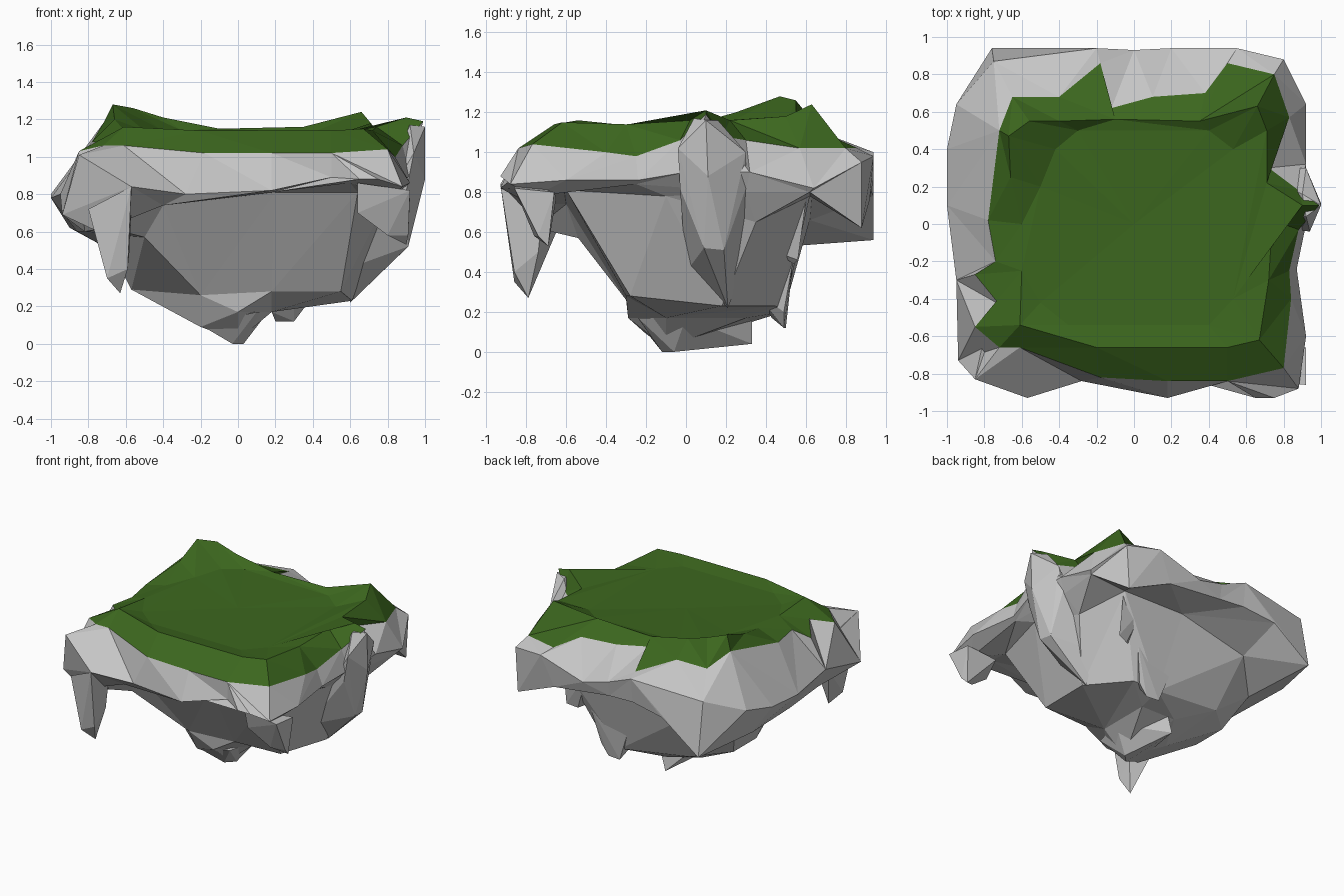
import bpy, bmesh, math


def material(name, rgb):
    m = bpy.data.materials.new(name)
    m.diffuse_color = (*rgb, 1)
    return m


GRASS = material("grass green", (0.045, 0.135, 0.013))
ROCK = material("rock grey", (0.56, 0.56, 0.56))


def by_angle(pts):
    return sorted(pts, key=lambda p: math.atan2(p[1], p[0]))


def finish(name, bm, mat):
    me = bpy.data.meshes.new(name)
    bm.to_mesh(me)
    bm.free()
    me.materials.append(mat)
    ob = bpy.data.objects.new(name, me)
    bpy.context.collection.objects.link(ob)


def stitch(bm, lo, hi):
    """Triangulate between two rings of any point count, walking by angle."""
    def ang(r, k):
        v = r[k % len(r)].co
        return math.atan2(v.y, v.x) + 2 * math.pi * (k // len(r))
    i = j = 0
    while i < len(lo) or j < len(hi):
        a, b = lo[i % len(lo)], hi[j % len(hi)]
        if j >= len(hi) or (i < len(lo) and ang(lo, i + 1) <= ang(hi, j + 1)):
            i += 1
            bm.faces.new((a, lo[i % len(lo)], b))
        else:
            j += 1
            bm.faces.new((a, hi[j % len(hi)], b))


def loft(name, rings, mat, top=None, bottom=None):
    """Rings listed from bottom to top, optional closing points."""
    bm = bmesh.new()
    vs = [[bm.verts.new(p) for p in by_angle(r)] for r in rings]
    for lo, hi in zip(vs, vs[1:]):
        stitch(bm, lo, hi)
    for tip, ring, up in ((top, vs[-1], 1), (bottom, vs[0], 0)):
        if tip:
            t = bm.verts.new(tip)
            for a, b in zip(ring, ring[1:] + ring[:1]):
                bm.faces.new((a, b, t) if up else (b, a, t))
    finish(name, bm, mat)


def chunk(name, pts):
    """Faceted rock piece from the hull of a few points."""
    bm = bmesh.new()
    for p in pts:
        bm.verts.new(p)
    r = bmesh.ops.convex_hull(bm, input=bm.verts)
    bmesh.ops.delete(bm, geom=list({g for g in r["geom_interior"] + r["geom_unused"]
                                    if isinstance(g, bmesh.types.BMVert)}), context='VERTS')
    bmesh.ops.recalc_face_normals(bm, faces=bm.faces)
    finish(name, bm, ROCK)


# jagged line where grass meets rock
edge = [(-.72, -.66, 1.06), (-.61, -.66, 1.06), (-.18, -.82, 1.02), (.18, -.84, 1.02),
        (.5, -.84, 1.02), (.8, -.77, 1.04), (.84, -.4, 1.0), (.83, -.25, .98),
        (.88, -.03, 1.06), (.99, .1, 1.19), (.88, .18, 1.08), (.72, .3, 1.06),
        (.83, .57, 1.02), (.75, .8, 1.02), (.5, .86, 1.02), (.38, .7, 1.07),
        (.1, .68, 1.08), (-.12, .62, 1.1), (-.18, .86, 1.02), (-.4, .68, 1.1),
        (-.65, .68, 1.1), (-.72, .5, 1.18), (-.78, .02, 1.08), (-.74, -.2, 1.08),
        (-.85, -.27, 1.02), (-.72, -.43, 1.08), (-.85, -.55, 1.03)]
# raised grass rim and the flat meadow inside it
crest = [(-.61, -.54, 1.16), (-.2, -.66, 1.14), (.5, -.66, 1.14), (.67, -.62, 1.15),
         (.72, -.3, 1.14), (.74, .02, 1.16), (.9, .1, 1.21), (.71, .22, 1.16),
         (.71, .5, 1.18), (.66, .63, 1.24), (.35, .55, 1.16), (-.1, .56, 1.15),
         (-.4, .55, 1.21), (-.56, .55, 1.26), (-.67, .47, 1.28), (-.66, .25, 1.2),
         (-.6, 0, 1.13), (-.6, -.25, 1.13)]
meadow = [(-.5, -.42, 1.12), (-.35, -.54, 1.12), (.4, -.54, 1.12), (.53, -.4, 1.12),
          (.53, .4, 1.12), (.4, .5, 1.13), (-.3, .5, 1.14), (-.42, .4, 1.15),
          (-.5, .2, 1.14)]
loft("grass_cap", [edge, crest, meadow], GRASS, top=(0, 0, 1.12))

# widest rock rim, the underside of its overhang, then the tapering root
rim = [(-.85, -.83, 1.01), (-.57, -.93, .84), (-.28, -.84, .8), (.18, -.93, .82),
       (.5, -.84, .89), (.65, -.93, .88), (.75, -.93, .88), (.88, -.88, .84),
       (.92, -.6, .86), (.87, -.24, .86), (.92, 0, .9), (.92, .32, .9),
       (.92, .64, .82), (.8, .88, .95), (.55, .94, .98), (.2, .94, .87), (0, .93, .92),
       (-.2, .94, 1.0), (-.75, .87, .95), (-.95, .64, .85), (-1, .4, .8),
       (-1, .1, .78), (-.95, -.3, .8), (-.94, -.73, .69)]
under = [(-.7, -.75, .62), (-.4, -.78, .74), (.18, -.8, .81), (.6, -.8, .86),
         (.82, -.76, .78), (.84, -.25, .84), (.87, .3, .8), (.9, .62, .8),
         (.78, .88, .62), (.45, .92, .76), (0, .91, .81), (-.2, .92, .82),
         (-.46, .94, .78), (-.76, .94, .56), (-.9, .5, .62), (-.86, 0, .6),
         (-.82, -.4, .6)]
root = [(-.5, -.54, .57), (-.4, -.6, .74), (.2, -.61, .81), (.64, -.6, .81),
        (.8, -.1, .78), (.78, .35, .65), (.6, .62, .78), (.1, .63, .78),
        (-.45, .62, .66), (-.68, .4, .52), (-.68, 0, .5), (-.62, -.3, .58)]
low = [(-.2, -.3, .26), (.18, -.3, .28), (.55, -.28, .28), (.61, .18, .23),
       (.38, .45, .23), (.2, .49, .2), (-.35, .45, .27), (-.57, .25, .29),
       (-.57, -.02, .29)]
foot = [(-.2, -.2, .09), (0, -.29, .17), (.18, -.1, .17), (.18, .3, .17),
        (-.08, .33, .15), (-.2, .1, .09)]
loft("rock_body", [foot, low, root, under, rim, edge], ROCK, bottom=(0, -.1, .02))

# tall boulder on the right side
chunk("side_boulder", [(1, .1, 1.16), (.92, .04, 1.17), (.9, .16, 1.16), (1, .11, .88),
                       (.94, -.04, 1.02), (.92, .3, 1.0), (.9, -.03, .82), (.88, .3, .82),
                       (.91, .09, .52), (.9, .19, .51), (.65, .14, .35), (.6, .21, .22),
                       (.58, 0, .4), (.6, .3, .45)])
# front left corner block and the hanging pieces under the rim and root
chunk("front_left_block", [(-.85, -.83, 1.01), (-.57, -.93, .84), (-.94, -.73, .69), (-.75, -.76, .6),
                           (-.58, -.7, .62), (-.75, -.62, .6), (-.8, -.6, .9)])
chunk("front_left_spike", [(-.57, -.93, .84), (-.8, -.84, .72), (-.57, -.72, .7), (-.73, -.65, .6),
                           (-.7, -.86, .35), (-.59, -.86, .4), (-.58, -.74, .5), (-.63, -.79, .27)])
chunk("front_right_chunk", [(.64, -.84, .86), (.64, -.8, .7), (.92, -.86, .82), (.92, -.66, .8),
                            (.8, -.76, .58), (.91, -.74, .58), (.9, -.69, .53), (.68, -.65, .77)])
chunk("back_spike", [(.18, .43, .17), (.36, .49, .2), (.2, .5, .12), (.3, .49, .12),
                     (.1, .53, .4), (.42, .54, .48), (.3, .35, .3)])
chunk("right_shard", [(.6, .6, .75), (.4, .6, .75), (.52, .54, .44), (.6, .56, .46), (.4, .45, .5)])
chunk("bottom_tip", [(-.03, -.12, 0), (.03, -.06, 0), (-.2, -.2, .1), (.1, -.24, .17), (.16, 0, .17),
                     (0, .0, .07), (-.06, .33, .04), (-.02, .33, .18), (-.15, .2, .14)])
